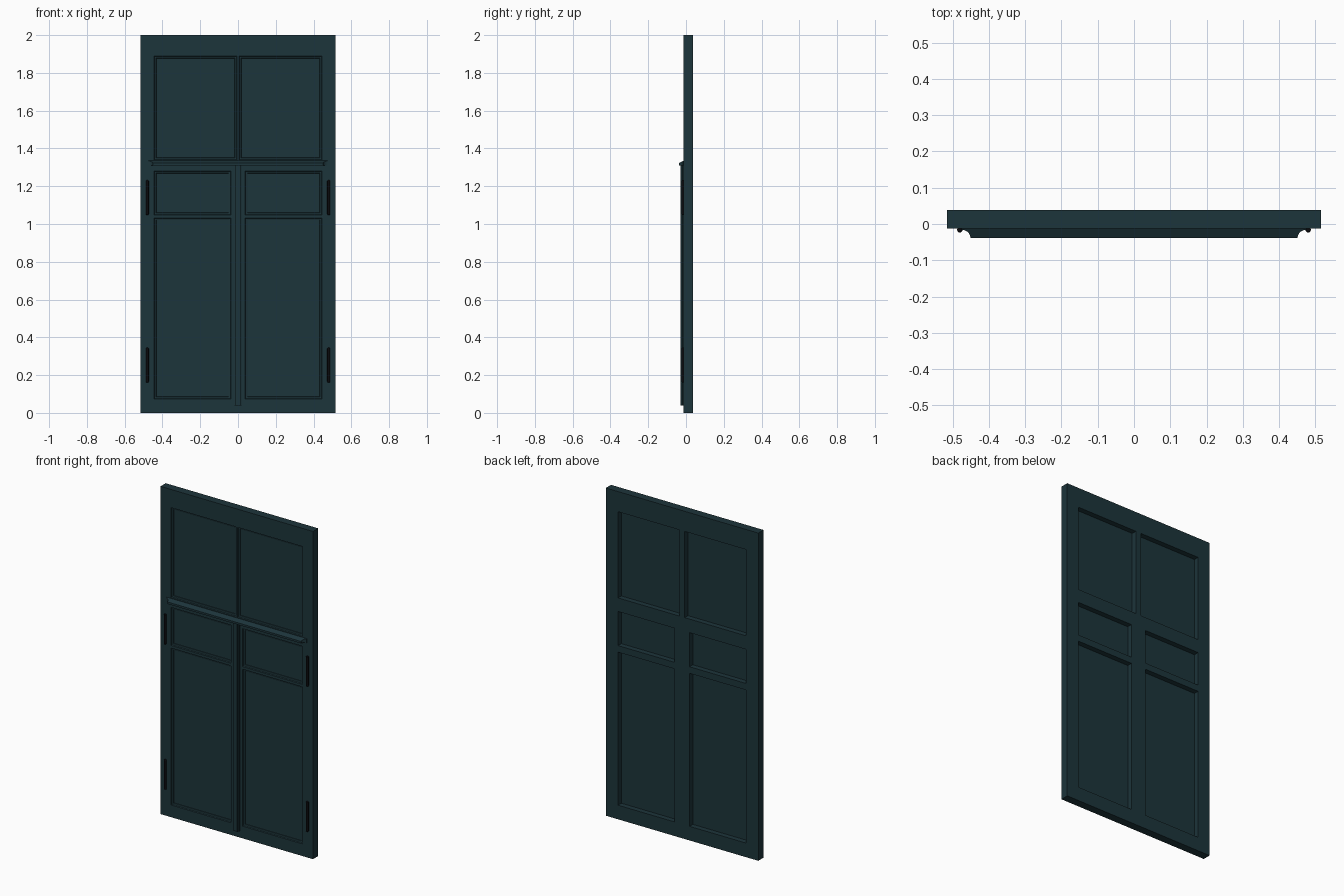
import bpy, bmesh, math

if "Cube" in bpy.data.objects:
    bpy.data.objects.remove(bpy.data.objects["Cube"])

FRONT, BACK = -0.012, 0.038
W, H = 0.515, 2.0


def material(name, rgb):
    m = bpy.data.materials.new(name)
    m.diffuse_color = (*rgb, 1)
    m.use_nodes = True
    m.node_tree.nodes["Principled BSDF"].inputs["Base Color"].default_value = m.diffuse_color
    return m


PAINT = material("dark_teal_paint", (0.012, 0.035, 0.043))
IRON = material("black_iron", (0.003, 0.003, 0.004))


def finish(name, bm, mat):
    bmesh.ops.recalc_face_normals(bm, faces=bm.faces)
    me = bpy.data.meshes.new(name)
    bm.to_mesh(me)
    bm.free()
    me.materials.append(mat)
    ob = bpy.data.objects.new(name, me)
    bpy.context.collection.objects.link(ob)
    return ob


def box(name, x0, x1, z0, z1, y0=FRONT, y1=BACK):
    bm = bmesh.new()
    bmesh.ops.create_cube(bm, size=1)
    for v in bm.verts:
        v.co = (x1 if v.co.x > 0 else x0, y1 if v.co.y > 0 else y0, z1 if v.co.z > 0 else z0)
    return finish(name, bm, PAINT)


def prism(name, plan, z0, top):
    """Plan outline (x, y) raised from z0 to top(y)."""
    bm = bmesh.new()
    lo = [bm.verts.new((x, y, z0)) for x, y in plan]
    hi = [bm.verts.new((x, y, top(y))) for x, y in plan]
    bm.faces.new(lo)
    bm.faces.new(hi)
    n = len(plan)
    for i in range(n):
        j = (i + 1) % n
        bm.faces.new((lo[i], lo[j], hi[j], hi[i]))
    return finish(name, bm, PAINT)


def panel(name, x0, x1, z0, z1):
    """Recessed panel: chamfered moulding in front, deep square reveal behind."""
    bm = bmesh.new()

    def ring(inset, y):
        a, b, c, d = x0 + inset, x1 - inset, z0 + inset, z1 - inset
        return [bm.verts.new(p) for p in ((a, y, c), (b, y, c), (b, y, d), (a, y, d))]

    def skin(profile):
        rings = [ring(*p) for p in profile]
        for r, s in zip(rings, rings[1:]):
            for i in range(4):
                j = (i + 1) % 4
                bm.faces.new((r[i], r[j], s[j], s[i]))
        bm.faces.new(rings[-1])

    skin([(0, FRONT), (0.003, -0.006), (0.011, -0.004), (0.012, 0.0)])
    skin([(0, BACK), (0.012, BACK), (0.012, 0.006)])
    bmesh.ops.recalc_face_normals(bm, faces=bm.faces)
    return finish(name, bm, PAINT)


# Opening lines shared by frame and panels
XO, XU, XL = 0.444, 0.006, 0.038
TOP = (1.339, 1.889)
MID = (1.048, 1.28)
LOW = (0.074, 1.032)

# Frame rails and centre posts
box("top_rail", -XO, XO, TOP[1], H)
box("transom_rail", -XO, XO, MID[1], TOP[0])
box("bottom_rail", -XO, XO, 0, LOW[0])
box("upper_mullion", -XU, XU, *TOP)
box("meeting_stile", -XL, XL, LOW[0], MID[1])

# Stiles, shutter rails, panels and hinges on each side
for side, s in (("left", -1), ("right", 1)):
    def span(a, b):
        return sorted((s * a, s * b))
    box(side + "_stile", *span(XO, W), 0, H)
    box(side + "_middle_rail", *span(XL, XO), LOW[1], MID[0])
    panel(side + "_upper_panel", *span(XU, XO), *TOP)
    panel(side + "_middle_panel", *span(XL, XO), *MID)
    panel(side + "_lower_panel", *span(XL, XO), *LOW)
    for tag, z in (("lower", 0.253), ("upper", 1.14)):
        bpy.ops.mesh.primitive_cylinder_add(vertices=16, radius=0.0075, depth=0.184,
                                            location=(s * 0.48, -0.016, z))
        hinge = bpy.context.object
        hinge.name = f"{side}_{tag}_hinge"
        hinge.data.materials.append(IRON)
        bev = hinge.modifiers.new("rounded_ends", 'BEVEL')
        bev.width, bev.segments = 0.004, 2
        bpy.ops.object.shade_smooth_by_angle()

# Stepped cover strip over the meeting line
half = [(0.021, FRONT), (0.021, -0.019), (0.014, -0.021), (0.012, -0.029)]
prism("cover_strip", half + [(-x, y) for x, y in reversed(half)], 0.04, lambda y: 1.312)

# Drip moulding with coved ends and a sloping top
cove = []
for i in range(9):
    a = math.radians(90 * i / 8)
    cove.append((0.475 - 0.024 * math.sin(a), -0.038 + 0.022 * math.cos(a)))
half = [(0.475, FRONT)] + cove
prism("drip_moulding", half + [(-x, y) for x, y in reversed(half)], 1.31,
      lambda y: 1.335 - (FRONT - y) * 0.5)
